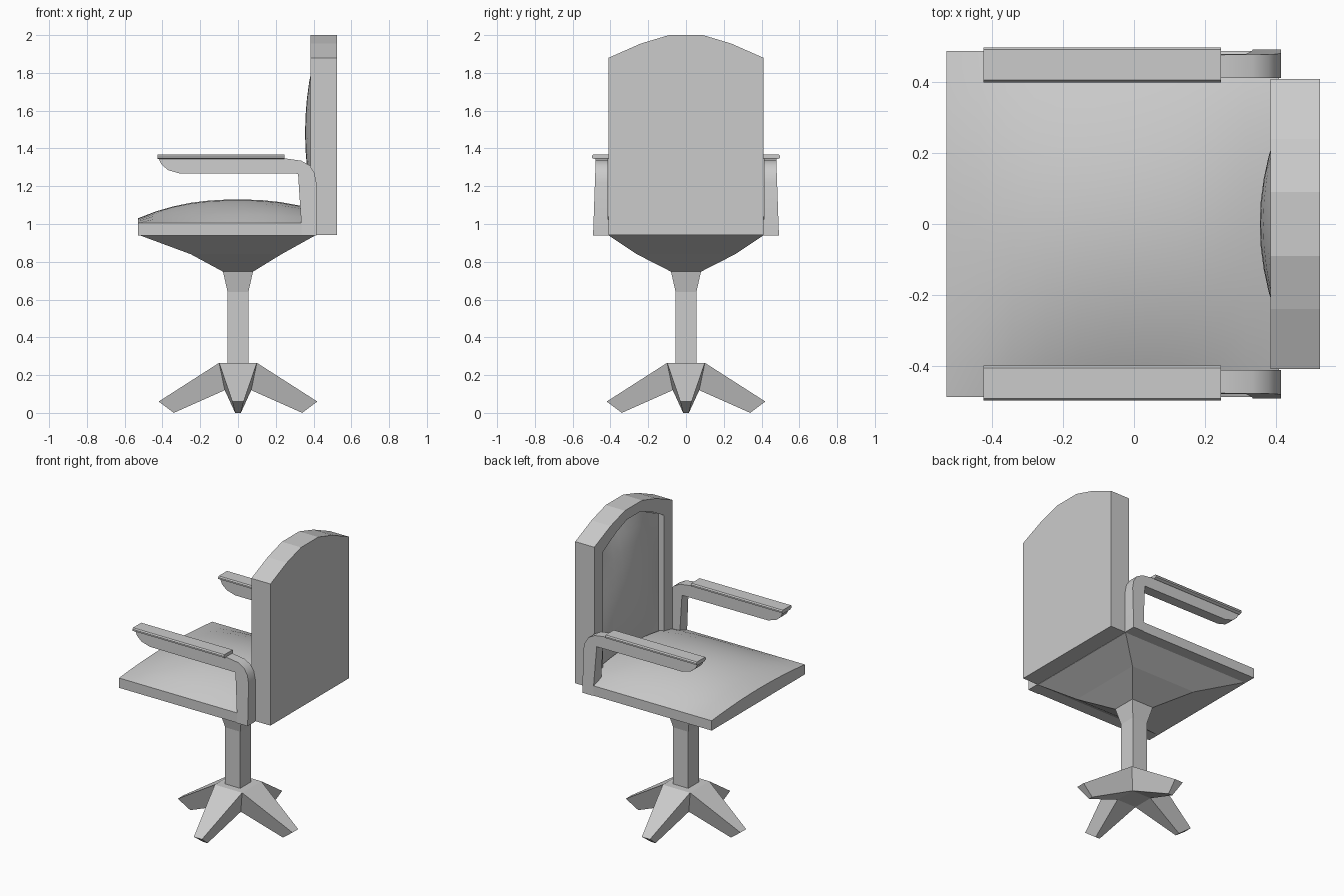
import bpy, bmesh, math

if "Cube" in bpy.data.objects:
    bpy.data.objects.remove(bpy.data.objects["Cube"])


def finish(name, bm, smooth=False):
    bmesh.ops.recalc_face_normals(bm, faces=bm.faces[:])
    me = bpy.data.meshes.new(name)
    bm.to_mesh(me)
    bm.free()
    ob = bpy.data.objects.new(name, me)
    bpy.context.collection.objects.link(ob)
    if smooth:
        bpy.ops.object.select_all(action='DESELECT')
        ob.select_set(True)
        bpy.context.view_layer.objects.active = ob
        bpy.ops.object.shade_smooth_by_angle(angle=math.radians(30))
    return ob


def loft(name, rings, cap_start=True, cap_end=True, smooth=False):
    """Skin a series of closed rings with quads."""
    bm = bmesh.new()
    loops = [[bm.verts.new(p) for p in r] for r in rings]
    n = len(loops[0])
    for a, b in zip(loops, loops[1:]):
        for i in range(n):
            j = (i + 1) % n
            bm.faces.new((a[i], a[j], b[j], b[i]))
    if cap_start:
        bm.faces.new(loops[0])
    if cap_end:
        bm.faces.new(loops[-1])
    return finish(name, bm, smooth)


def rect(x0, x1, y, z):
    return [(x0, -y, z), (x1, -y, z), (x1, y, z), (x0, y, z)]


# Star base: four tapered legs meeting at a square hub
bm = bmesh.new()
for k in range(4):
    c, s = round(math.cos(k * math.pi / 2)), round(math.sin(k * math.pi / 2))

    def v(x, y, z):
        return bm.verts.new((x * c - y * s, x * s + y * c, z))
    top = [v(.1, -.1, .265), v(.1, .1, .265)]
    tip = [v(.42, -.03, .06), v(.42, .03, .06)]
    toe = [v(.34, -.015, 0), v(.34, .015, 0)]
    low = [v(.07, -.07, .12), v(.07, .07, .12)]
    for a, b in ((top, tip), (tip, toe), (toe, low)):
        bm.faces.new((a[0], a[1], b[1], b[0]))
    for i in (0, 1):
        bm.faces.new((top[i], tip[i], toe[i], low[i]))
for h, z in ((.1, .265), (.07, .12)):
    bm.faces.new([bm.verts.new(p) for p in rect(-h, h, h, z)])
bmesh.ops.remove_doubles(bm, verts=bm.verts[:], dist=.0005)
finish("star_base", bm)

# Column with flared top, and the seat support pan
loft("column", [rect(-.055, .055, .055, .26), rect(-.055, .055, .055, .64),
                rect(-.08, .08, .08, .75)])
loft("seat_support", [rect(-.08, .08, .08, .748), rect(-.25, .23, .26, .84),
                      rect(-.52, .41, .41, .94)])

# Domed seat
bm = bmesh.new()
bmesh.ops.create_grid(bm, x_segments=10, y_segments=10, size=1)
ext = bmesh.ops.extrude_face_region(bm, geom=bm.faces[:], use_keep_orig=True)
raised = {e for e in ext["geom"] if isinstance(e, bmesh.types.BMVert)}
for p in bm.verts:
    x, s = -.06 + .47 * p.co.x, p.co.y
    z = .94
    if p in raised:
        z = 1.005 + (1 - s * s) * (.125 - .1 * abs(x / .53) ** 2.3)
    p.co = (x, .488 * s, z)
finish("seat", bm, True)


# Backrest frame with arched top and a recess
def arch(x, inset):
    k = (.41 - inset) / .41
    pts = [(-.41, 1.88), (-.24, 1.955), (-.09, 2), (.09, 2), (.24, 1.955), (.41, 1.88)]
    ring = [(x, y * k, z - inset * .75) for y, z in pts]
    return ring + [(x, .41 - inset, .942 + inset), (x, -.41 + inset, .942 + inset)]


loft("backrest_frame", [arch(.525, 0), arch(.385, 0), arch(.385, .09), arch(.425, .09)],
     cap_end=False)

# Bulging back cushion filling the recess
bm = bmesh.new()
bmesh.ops.create_grid(bm, x_segments=10, y_segments=10, size=1)
for p in bm.verts:
    s, t = p.co.x, (p.co.y + 1) / 2
    a = abs(s) * .41
    edge = 2 if a < .09 else 2 - (a - .09) * .375
    z = 1.032 + t * (edge - .0675 - 1.032)
    bulge = .07 * (1 - s * s) * max(0, math.sin(math.pi * t)) ** .7
    p.co = (.425 - bulge, .32 * s, z)
cushion = finish("back_cushion", bm, True)
# Open sheet: turn its faces toward the sitter
if cushion.data.polygons[45].normal.x > 0:
    cushion.data.flip_normals()

# Armrests: curved bracket plus pad on each side
bracket = [(.415, .94), (.415, 1.22), (.405, 1.27), (.38, 1.31), (.335, 1.335),
           (.25, 1.347), (-.42, 1.347), (-.405, 1.315), (-.37, 1.285), (-.31, 1.268),
           (.318, 1.266), (.335, 1.0), (.335, .94)]
pad = [(-.035, 1.343), (-.049, 1.35), (-.049, 1.36), (-.043, 1.368),
       (.043, 1.368), (.049, 1.36), (.049, 1.35), (.035, 1.343)]
for name, side in (("right", 1), ("left", -1)):
    loft(name + "_arm_bracket",
         [[(x, side * .412, z) for x, z in bracket],
          [(x, side * (.492 - .014 * (z - .94) / .4), z) for x, z in bracket]], smooth=True)
    loft(name + "_arm_pad",
         [[(x, side * .449 + y, z) for y, z in pad] for x in (-.425, .245)])
